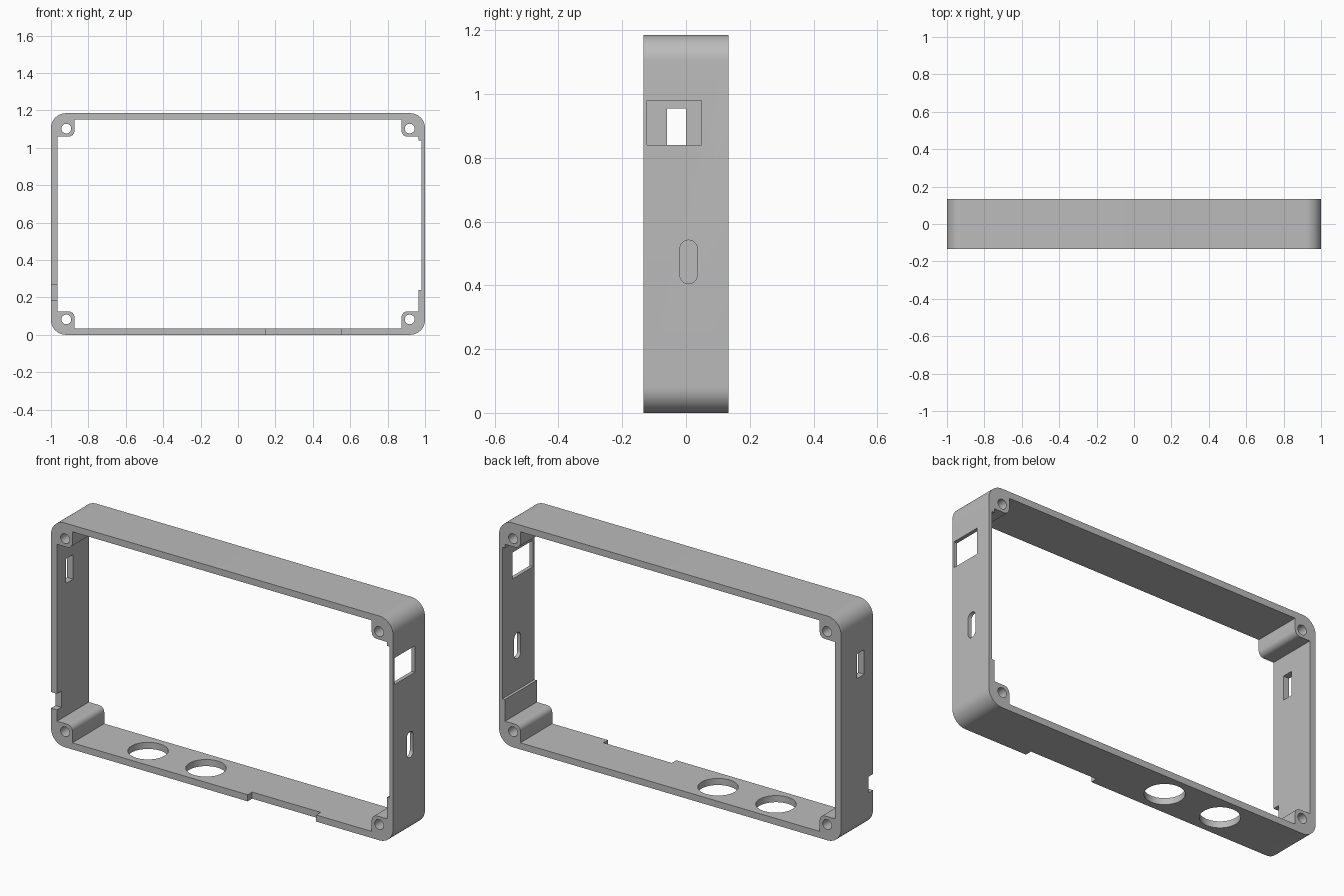
import bpy
import bmesh
from math import cos, sin, pi

if "Cube" in bpy.data.objects:
    bpy.data.objects.remove(bpy.data.objects["Cube"], do_unlink=True)

HALF_H = 0.5925      # half height; also the height of the centre
HALF_D = 0.133       # half depth
WALL = 0.035
BOSS = 0.125

grey = bpy.data.materials.new("plain_grey")
grey.use_nodes = True
grey.diffuse_color = (0.5, 0.5, 0.5, 1)
grey.node_tree.nodes["Principled BSDF"].inputs["Base Color"].default_value = (0.5, 0.5, 0.5, 1)


def arc(cx, cy, r, start, end, steps=12):
    return [(cx + r * cos(start + (end - start) * i / steps),
             cy + r * sin(start + (end - start) * i / steps)) for i in range(steps + 1)]


def circle(cx, cy, r, n=48):
    return arc(cx, cy, r, 0, 2 * pi, n)[:-1]


def rect(u0, u1, v0, v1):
    return [(u0, v0), (u1, v0), (u1, v1), (u0, v1)]


def quadrants(points):
    """Mirror one corner's points into a closed four-corner outline."""
    out = []
    for sx, sz in ((1, 1), (-1, 1), (-1, -1), (1, -1)):
        part = points if sx * sz > 0 else points[::-1]
        out += [(sx * x, HALF_H + sz * z) for x, z in part]
    return out


def prism(name, points, axis, lo, hi):
    """Extrude a 2D outline along an axis."""
    place = {"x": lambda u, v, d: (d, u, v),
             "y": lambda u, v, d: (u, d, v),
             "z": lambda u, v, d: (u, v, d)}[axis]
    bm = bmesh.new()
    ends = [[bm.verts.new(place(u, v, d)) for u, v in points] for d in (lo, hi)]
    n = len(points)
    bm.faces.new(ends[0])
    bm.faces.new(ends[1][::-1])
    for i in range(n):
        j = (i + 1) % n
        bm.faces.new((ends[0][j], ends[0][i], ends[1][i], ends[1][j]))
    bmesh.ops.recalc_face_normals(bm, faces=bm.faces)
    mesh = bpy.data.meshes.new(name)
    bm.to_mesh(mesh)
    bm.free()
    mesh.materials.append(grey)
    obj = bpy.data.objects.new(name, mesh)
    bpy.context.collection.objects.link(obj)
    return obj


# Rounded outer block
R = 0.08
frame = prism("enclosure_frame", quadrants(arc(1 - R, HALF_H - R, R, 0, pi / 2)),
              "y", -HALF_D, HALF_D)

# Inner opening, leaving corner bosses and a thinner left wall
top = HALF_H - BOSS
side = 1 - BOSS
r = 0.03
corner = [(1 - WALL, top)] + arc(side + r, top + r, r, -pi / 2, -pi, 8) + [(side, HALF_H - WALL)]
opening = quadrants(corner)
opening += [(1 - WALL, 0.24), (0.98, 0.24), (0.98, 1.04), (1 - WALL, 1.04)]
cutters = [prism("opening_cutter", opening, "y", -0.3, 0.3)]

# Screw holes through the bosses
for sx in (-1, 1):
    for sz in (-1, 1):
        cutters.append(prism("screw_cutter", circle(sx * 0.918, HALF_H + sz * 0.51, 0.026, 32),
                             "y", -0.3, 0.3))

# Round holes in the bottom wall
for x in (-0.526, -0.187):
    cutters.append(prism("round_hole_cutter", circle(x, 0, 0.097), "z", -0.1, 0.08))

# Left wall: square port and pill slot
cutters.append(prism("port_cutter", rect(-0.122, 0.048, 0.84, 0.98), "x", 0.9, 1.1))
pill = arc(0.008, 0.515, 0.027, 0, pi) + arc(0.008, 0.432, 0.027, pi, 2 * pi)
cutters.append(prism("pill_cutter", pill, "x", 0.9, 1.1))

# Right wall: small slot
cutters.append(prism("slot_cutter", rect(-0.06, 0, 0.825, 0.955), "x", -1.1, -0.9))

# Shallow notches in the front edge
notch_y = -HALF_D + 0.037
cutters.append(prism("bottom_notch_cutter", rect(0.15, 0.55, -0.1, 0.08), "y", -0.3, notch_y))
cutters.append(prism("side_notch_cutter", rect(-1.1, -0.93, 0.185, 0.27), "y", -0.3, notch_y))

# Cut everything and bake the result
for c in cutters:
    mod = frame.modifiers.new(c.name, "BOOLEAN")
    mod.operation = "DIFFERENCE"
    mod.solver = "EXACT"
    mod.object = c
bpy.context.view_layer.update()
baked = bpy.data.meshes.new_from_object(frame.evaluated_get(bpy.context.evaluated_depsgraph_get()))
frame.modifiers.clear()
frame.data = baked
for c in cutters:
    bpy.data.objects.remove(c, do_unlink=True)

bpy.ops.object.select_all(action="DESELECT")
frame.select_set(True)
bpy.context.view_layer.objects.active = frame
bpy.ops.object.shade_smooth_by_angle(angle=pi / 6)
